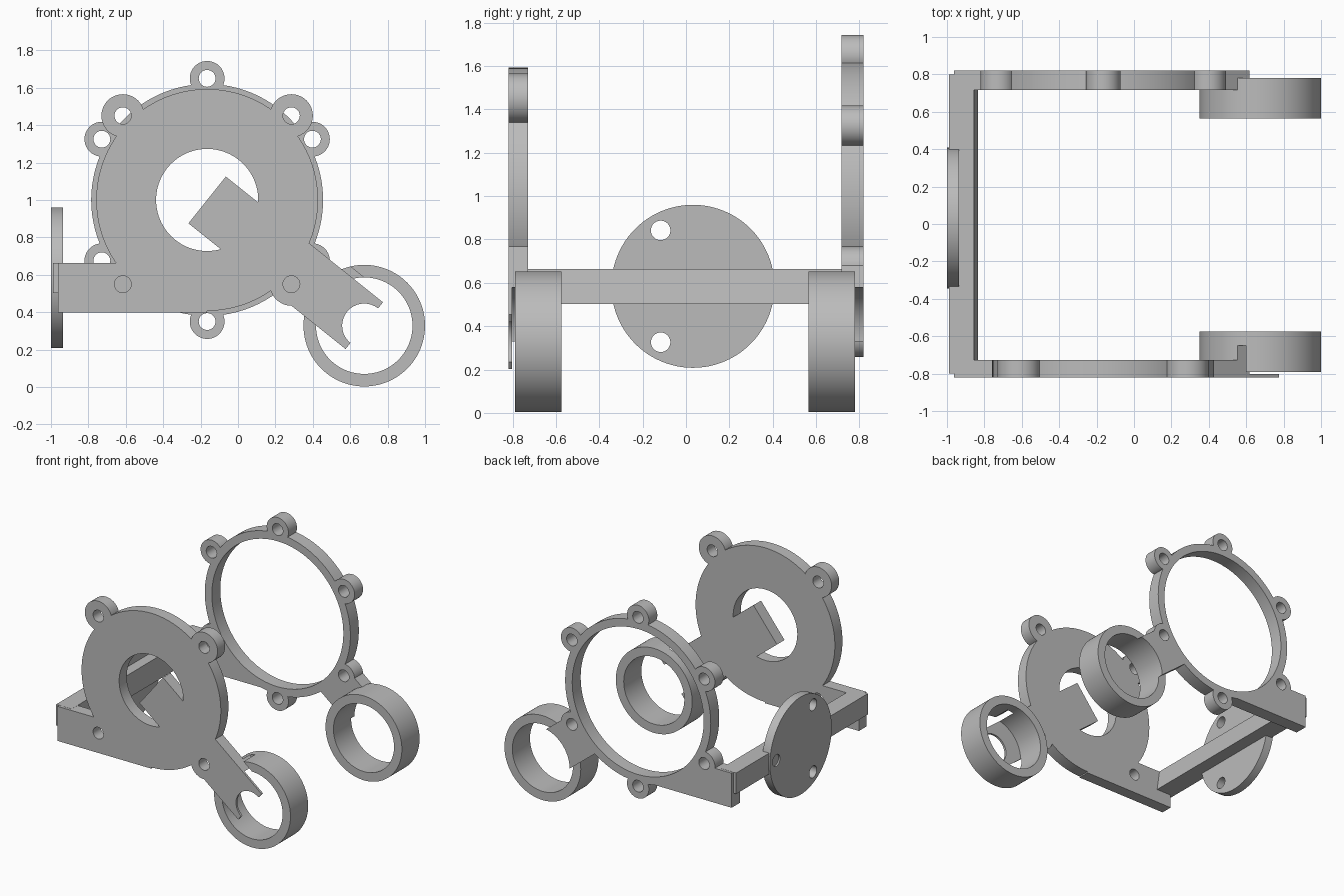
import bpy
import math
from mathutils import Vector

cube = bpy.data.objects.get("Cube")
if cube:
    bpy.data.objects.remove(cube, do_unlink=True)

grey = bpy.data.materials.new("plain grey")
grey.use_nodes = True
COLOUR = (0.5, 0.5, 0.5, 1)
grey.diffuse_color = COLOUR
grey.node_tree.nodes["Principled BSDF"].inputs["Base Color"].default_value = COLOUR

HUB = Vector((-0.165, 1.0))        # centre of the big discs, in x and z
WHEEL = Vector((0.675, 0.328))     # centre of the wheel rings
ALONG = (WHEEL - HUB).normalized()
ACROSS = Vector((-ALONG.y, ALONG.x))
REACH = (WHEEL - HUB).length


def prism(name, points, y0, y1):
    """Extrude an x-z outline from y0 to y1."""
    n = len(points)
    verts = [(p[0], y, p[1]) for y in (y0, y1) for p in points]
    faces = [list(range(n)), list(range(2 * n - 1, n - 1, -1))]
    faces += [(i, i + n, (i + 1) % n + n, (i + 1) % n) for i in range(n)]
    mesh = bpy.data.meshes.new(name)
    mesh.from_pydata(verts, [], faces)
    mesh.materials.append(grey)
    obj = bpy.data.objects.new(name, mesh)
    bpy.context.collection.objects.link(obj)
    return obj


def disc(name, centre, radius, y0, y1, sides=96):
    turn = 2 * math.pi / sides
    outline = [(centre[0] + radius * math.cos(i * turn),
                centre[1] + radius * math.sin(i * turn)) for i in range(sides)]
    return prism(name, outline, y0, y1)


def strip(name, start, end, low, high, y0, y1):
    """Bar running along the line from the hub to the wheel."""
    corners = [(start, low), (end, low), (end, high), (start, high)]
    return prism(name, [HUB + ALONG * a + ACROSS * b for a, b in corners], y0, y1)


def combine(obj, operation, others):
    for other in others:
        mod = obj.modifiers.new(operation, 'BOOLEAN')
        mod.operation = operation
        mod.solver = 'EXACT'
        mod.object = other
        graph = bpy.context.evaluated_depsgraph_get()
        mesh = bpy.data.meshes.new_from_object(obj.evaluated_get(graph))
        obj.modifiers.clear()
        obj.data = mesh
        bpy.data.objects.remove(other, do_unlink=True)


def around(distance, angles):
    return [HUB + distance * Vector((math.cos(math.radians(a)), math.sin(math.radians(a))))
            for a in angles]


def plate(name, radius, bore, ears, ear_radius, arm_start, y0, y1):
    """Disc with a foot, an arm and drilled ears."""
    body = disc(name, HUB, radius, y0, y1)
    foot = prism("foot", [(-0.963, 0.397), (HUB.x, 0.397), (HUB.x, 0.663), (-0.963, 0.663)], y0, y1)
    combine(body, 'UNION', [foot] + [disc("ear", e, ear_radius, y0, y1, 40) for e in ears])
    combine(body, 'DIFFERENCE', [disc("bore", HUB, bore, y0 - 0.1, y1 + 0.1)])
    arm = strip("arm", arm_start, REACH, -0.16, 0.16, y0, y1)
    combine(arm, 'DIFFERENCE', [disc("clearance", WHEEL, 0.258, y0 - 0.1, y1 + 0.1)])
    combine(body, 'UNION', [arm])
    combine(body, 'DIFFERENCE', [disc("drill", e, 0.045, y0 - 0.1, y1 + 0.1, 32) for e in ears])
    return body


def wheel(name, y0, y1):
    ring = disc(name, WHEEL, 0.325, y0, y1)
    combine(ring, 'DIFFERENCE', [disc("bore", WHEEL, 0.258, y0 - 0.1, y1 + 0.1)])
    return ring


# Upright front disc and rear ring
front = plate("front_plate", 0.593, 0.273, around(0.637, range(45, 360, 90)), 0.115, 0, -0.82, -0.728)
rear = plate("rear_ring_plate", 0.62, 0.56, around(0.65, range(30, 390, 60)), 0.093, 0.59, 0.717, 0.82)

# Thin forked tip on the front arm
fork = strip("front_fork", 0.75, REACH, -0.16, 0.16, -0.82, -0.803)
combine(fork, 'DIFFERENCE', [disc("notch", WHEEL, 0.118, -1, -0.7, 64)])

# Wheel rings, the front one with a small notch beside the arm
front_wheel = wheel("front_wheel_ring", -0.79, -0.575)
combine(front_wheel, 'DIFFERENCE', [strip("wheel_notch", 0.7, 0.95, 0.16, 0.2, -0.85, -0.65)])
rear_wheel = wheel("rear_wheel_ring", 0.565, 0.78)

# Crossbar with a sloping inner face
bar = prism("crossbar", [(-0.988, 0.503), (-0.833, 0.503), (-0.856, 0.664), (-0.988, 0.664)], -0.8, 0.8)

# Round side flange with three holes, built flat then turned to face sideways
flange = disc("side_flange", (0, 0), 0.376, -0.0325, 0.0325)
holes = [(0.298 * math.cos(a), 0.298 * math.sin(a))
         for a in (i * 2 * math.pi / 3 for i in range(3))]
combine(flange, 'DIFFERENCE', [disc("flange_hole", h, 0.045, -0.1, 0.1, 32) for h in holes])
flange.rotation_euler.z = math.pi / 2
flange.location = (-0.9675, 0.032, 0.584)

# Consistent normals, smooth round walls with sharp rims
for obj in (front, rear, fork, front_wheel, rear_wheel, bar, flange):
    bpy.ops.object.select_all(action='DESELECT')
    bpy.context.view_layer.objects.active = obj
    obj.select_set(True)
    bpy.ops.object.mode_set(mode='EDIT')
    bpy.ops.mesh.select_all(action='SELECT')
    bpy.ops.mesh.normals_make_consistent(inside=False)
    bpy.ops.object.mode_set(mode='OBJECT')
    bpy.ops.object.shade_smooth_by_angle(angle=math.radians(30))
